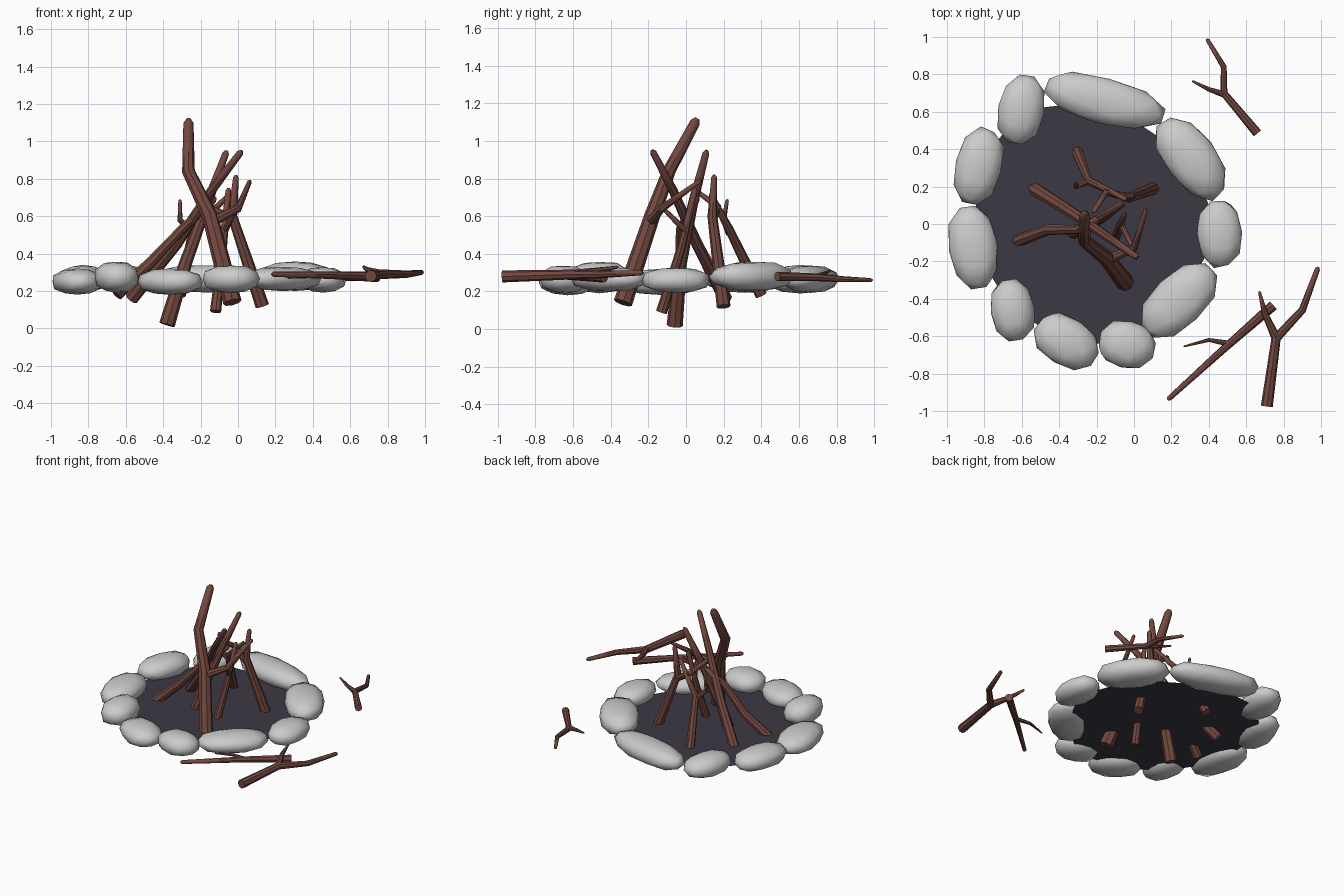
import bpy, bmesh, math, random
from mathutils import Vector, Matrix

if "Cube" in bpy.data.objects:
    bpy.data.objects.remove(bpy.data.objects["Cube"])

random.seed(4)


def material(name, color):
    m = bpy.data.materials.new(name)
    m.diffuse_color = (*color, 1)
    m.use_nodes = True
    m.node_tree.nodes["Principled BSDF"].inputs["Base Color"].default_value = m.diffuse_color
    return m


WOOD = material("bark", (0.17, 0.065, 0.05))
ASH = material("ash", (0.045, 0.04, 0.06))


def finish(name, bm, mat=None, smooth=None):
    me = bpy.data.meshes.new(name)
    bmesh.ops.recalc_face_normals(bm, faces=bm.faces[:])
    bm.to_mesh(me)
    bm.free()
    ob = bpy.data.objects.new(name, me)
    bpy.context.collection.objects.link(ob)
    if mat:
        me.materials.append(mat)
    if smooth:
        bpy.ops.object.select_all(action='DESELECT')
        ob.select_set(True)
        bpy.context.view_layer.objects.active = ob
        bpy.ops.object.shade_smooth_by_angle(angle=math.radians(smooth))
    return ob


def tube(bm, pts, r0, r1, sides=8):
    """Tapered bent limb with a small chamfer at the tip."""
    pts = [Vector(p) for p in pts]
    n = len(pts)
    rad = [r0 + (r1 - r0) * i / (n - 1) for i in range(n)]
    end = (pts[-1] - pts[-2]).normalized()
    pts[-1:] = [pts[-1] - end * r1 * 0.9, pts[-1]]
    rad.append(r1 * 0.45)
    ref = (pts[-1] - pts[0]).orthogonal().normalized()
    rings = []
    for i, p in enumerate(pts):
        a = (p - pts[i - 1]).normalized() if i else (pts[1] - p).normalized()
        b = (pts[i + 1] - p).normalized() if i < len(pts) - 1 else a
        t = (a + b).normalized()
        u = (ref - t * ref.dot(t)).normalized()
        v = t.cross(u)
        ref = u
        rings.append([bm.verts.new(p + rad[i] * (u * math.cos(k * math.tau / sides)
                      + v * math.sin(k * math.tau / sides))) for k in range(sides)])
    for lo, hi in zip(rings, rings[1:]):
        for k in range(sides):
            bm.faces.new((lo[k], lo[(k + 1) % sides], hi[(k + 1) % sides], hi[k]))
    bm.faces.new(rings[0][::-1])
    bm.faces.new(rings[-1])


def stick(name, *limbs):
    bm = bmesh.new()
    for pts, r0, r1 in limbs:
        tube(bm, pts, r0, r1)
    finish(name, bm, WOOD, 40)


# Ring of stones: x, y, half length, half width, angle, bottom z, top z
stones = [
    (-0.16, 0.66, .335, .125, -15, .19, .34), (0.305, 0.35, .255, .14, -53, .20, .36),
    (0.457, -0.05, .185, .122, 93, .19, .33), (0.24, -0.41, .245, .14, 44, .20, .33),
    (-0.04, -0.645, .155, .128, -12, .19, .34), (-0.36, -0.63, .19, .13, -32, .18, .32),
    (-0.65, -0.46, .17, .12, 97, .19, .36), (-0.86, -0.125, .23, .132, 98, .18, .32),
    (-0.83, 0.31, .21, .125, 76, .19, .34), (-0.605, 0.61, .19, .123, 80, .19, .34),
]
for i, (x, y, a, b, ang, z0, z1) in enumerate(stones):
    bm = bmesh.new()
    bmesh.ops.create_icosphere(bm, subdivisions=2, radius=1)
    for v in bm.verts:
        c = v.co
        s = sum(abs(k) ** 2.4 for k in c) ** (-1 / 2.4)
        v.co = c * s * random.uniform(0.95, 1.02)
    bm.transform(Matrix.Translation((x, y, (z0 + z1) / 2))
                 @ Matrix.Rotation(math.radians(ang), 4, 'Z')
                 @ Matrix.Diagonal((a, b, (z1 - z0) / 2, 1)))
    finish(f"stone_{i + 1}", bm, None, 60)

# Ash bed filling the ring
bm = bmesh.new()
bm.faces.new([bm.verts.new((s[0], s[1], 0.225)) for s in reversed(stones)])
finish("ash_bed", bm, ASH)

# Leaning sticks of the fire
stick("front_stick",
      ([(-.03, -.335, .14), (-.15, -.18, .6), (-.265, -.09, .84), (-.265, .06, 1.12)], .05, .027),
      ([(-.14, -.19, .57), (0, -.13, .64), (.065, .08, .79)], .03, .012))
stick("long_left_stick",
      ([(-.57, .21, .16), (-.33, .06, .45), (-.14, -.07, .74), (.02, -.18, .95)], .037, .018))
stick("curved_left_stick",
      ([(-.65, -.1, .18), (-.46, -.03, .36), (-.3, -.03, .53), (-.12, .06, .7)], .034, .02))
stick("deep_stick",
      ([(-.38, -.06, .02), (-.28, -.03, .35), (-.16, .04, .68), (-.06, .11, .95)], .043, .018))
stick("thin_stick",
      ([(-.12, -.13, .09), (-.08, -.02, .45), (-.05, .05, .75)], .03, .015),
      ([(-.07, 0, .52), (.0, -.14, .66)], .018, .01))
stick("right_stick",
      ([(.13, .2, .12), (-.03, .14, .6), (-.01, .15, .82)], .037, .015),
      ([(-.02, .14, .57), (-.15, .17, .65), (-.22, .06, .73)], .024, .013))
stick("back_stick",
      ([(-.31, .4, .18), (-.24, .23, .53), (-.04, .13, .72)], .032, .014),
      ([(-.24, .23, .51), (-.31, .2, .58), (-.31, .22, .69)], .02, .009))

# Loose forked sticks beside the ring
stick("loose_stick_back",
      ([(.66, .485, .28), (.48, .7, .275), (.48, .84, .265), (.39, .99, .26)], .025, .011),
      ([(.49, .69, .275), (.4, .72, .29), (.31, .765, .31)], .018, .006))
stick("loose_stick_right",
      ([(.71, -.975, .28), (.76, -.61, .29), (.9, -.46, .29), (.985, -.23, .3)], .032, .014),
      ([(.76, -.61, .29), (.7, -.48, .31), (.67, -.36, .33)], .025, .008))
stick("loose_stick_front",
      ([(.745, -.435, .275), (.5, -.65, .285), (.18, -.94, .29)], .028, .014),
      ([(.51, -.64, .285), (.4, -.62, .28), (.265, -.655, .27)], .016, .005))
